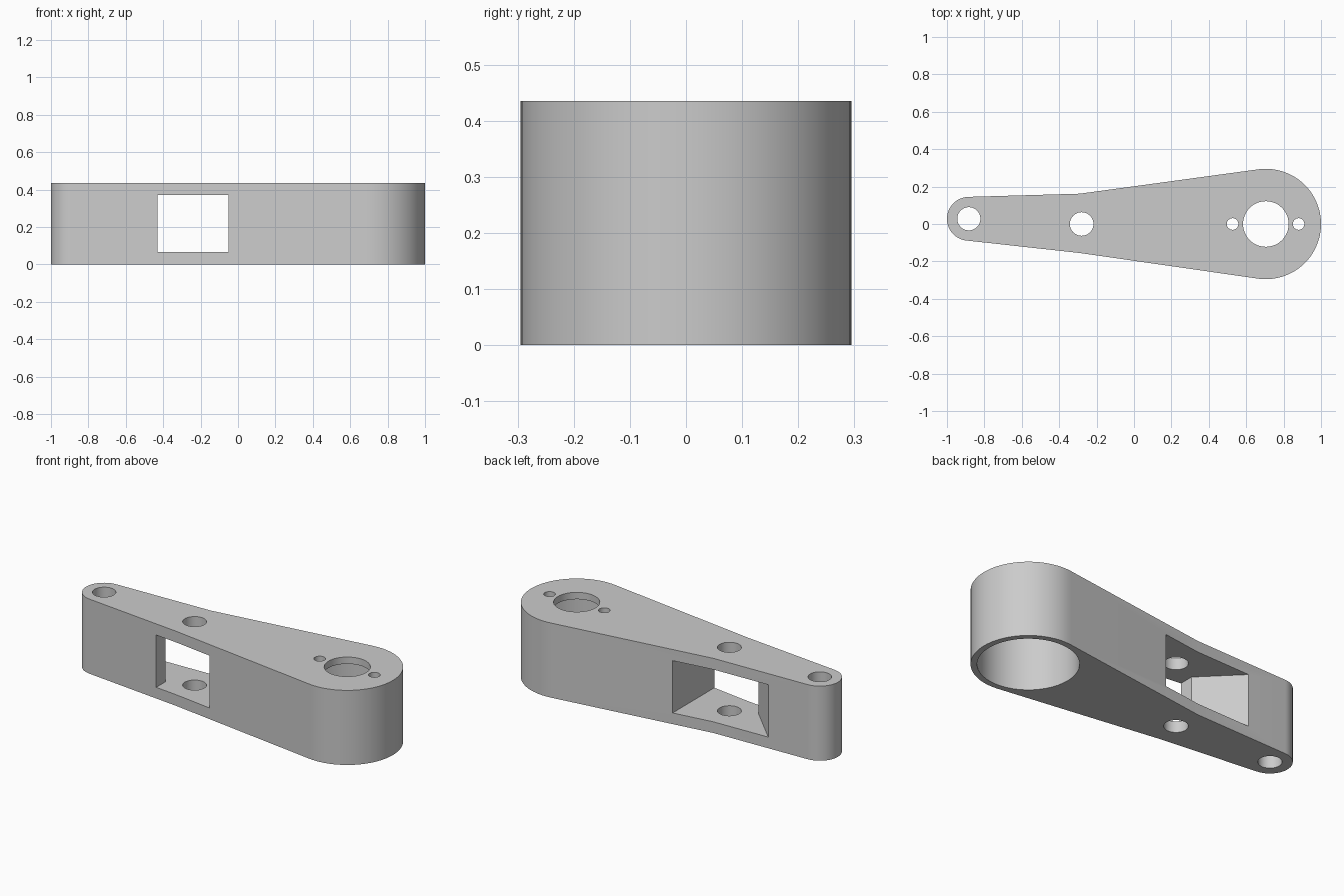
import bpy
import bmesh
from math import cos, sin, radians

cube = bpy.data.objects.get("Cube")
if cube:
    bpy.data.objects.remove(cube, do_unlink=True)

HEIGHT = 0.435
BIG = (0.705, 0.0)
SMALL = (-0.883, 0.028)

grey = bpy.data.materials.new("plain grey")
grey.use_nodes = True
grey.diffuse_color = (0.6, 0.6, 0.6, 1)
grey.node_tree.nodes["Principled BSDF"].inputs["Base Color"].default_value = (0.6, 0.6, 0.6, 1)


def arc(centre, radius, start, end, steps):
    """Points along an arc, angles in degrees."""
    angles = [radians(start + (end - start) * i / steps) for i in range(steps + 1)]
    return [(centre[0] + radius * cos(a), centre[1] + radius * sin(a)) for a in angles]


def prism(name, points, bottom, top):
    """Extrude a counter-clockwise outline upward."""
    bm = bmesh.new()
    face = bm.faces.new([bm.verts.new((x, y, bottom)) for x, y in points])
    ext = bmesh.ops.extrude_face_region(bm, geom=[face])
    moved = [v for v in ext["geom"] if isinstance(v, bmesh.types.BMVert)]
    bmesh.ops.translate(bm, vec=(0, 0, top - bottom), verts=moved)
    bmesh.ops.recalc_face_normals(bm, faces=bm.faces)
    mesh = bpy.data.meshes.new(name)
    bm.to_mesh(mesh)
    bm.free()
    mesh.materials.append(grey)
    obj = bpy.data.objects.new(name, mesh)
    bpy.context.collection.objects.link(obj)
    return obj


def round_cutter(name, centre, radius, bottom=-0.1, top=HEIGHT + 0.1):
    return prism(name, arc(centre, radius, 0, 352.5, 47), bottom, top)


# Tapered arm body: two rounded ends joined by slightly bent sides
outline = (arc(BIG, 0.295, -98, 98, 48) + [(-0.29, 0.162)]
           + arc(SMALL, 0.117, 92, 264, 32) + [(-0.29, -0.155)])
arm = prism("lever_arm", outline, 0, HEIGHT)

# Side window, flared toward the back, plus bores and screw holes
window = [(-0.43, -0.4), (-0.05, -0.4), (-0.05, 0.4), (-0.885, 0.4), (-0.43, -0.055)]
cutters = [
    prism("window_cutter", window, 0.065, 0.37),
    round_cutter("end_hole_cutter", SMALL, 0.062),
    round_cutter("middle_hole_cutter", (-0.28, 0), 0.063),
    round_cutter("large_pocket_cutter", BIG, 0.262, top=HEIGHT - 0.04),
    round_cutter("centre_bore_cutter", BIG, 0.122),
    round_cutter("inner_screw_cutter", (0.527, 0), 0.031),
    round_cutter("outer_screw_cutter", (0.88, 0), 0.031),
]

bpy.ops.object.select_all(action="DESELECT")
arm.select_set(True)
bpy.context.view_layer.objects.active = arm
for cutter in cutters:
    cut = arm.modifiers.new(cutter.name, "BOOLEAN")
    cut.operation = "DIFFERENCE"
    cut.solver = "EXACT"
    cut.object = cutter
    bpy.ops.object.modifier_apply(modifier=cut.name)
    bpy.data.objects.remove(cutter, do_unlink=True)

# Smooth the round walls, keep the rims sharp
bpy.ops.object.shade_smooth_by_angle(angle=radians(30))
